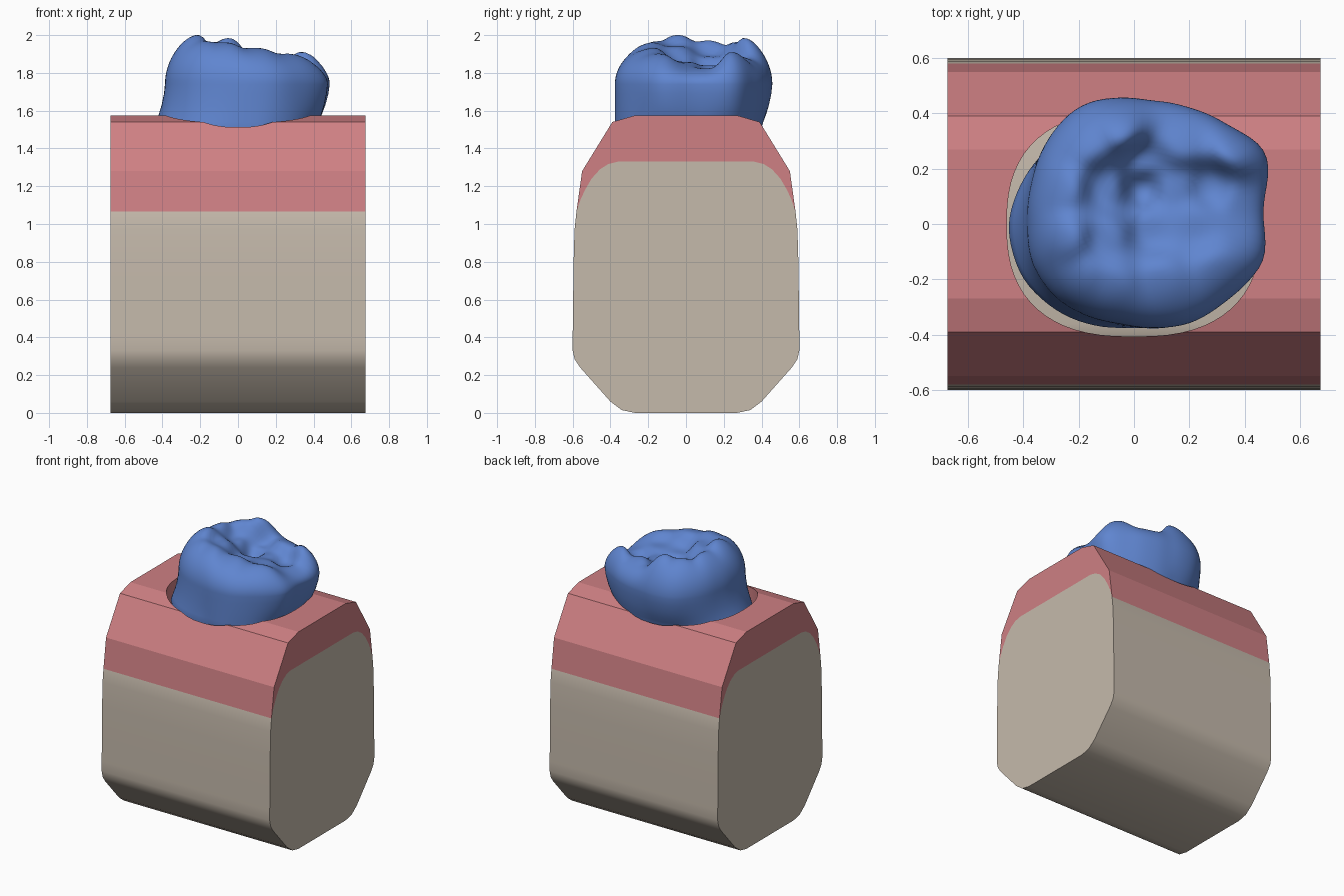
import bpy, bmesh, math

if "Cube" in bpy.data.objects:
    bpy.data.objects.remove(bpy.data.objects["Cube"])

def material(name, rgb):
    m = bpy.data.materials.new(name)
    m.diffuse_color = (*rgb, 1)
    m.use_nodes = True
    m.node_tree.nodes["Principled BSDF"].inputs["Base Color"].default_value = m.diffuse_color
    return m

BONE = material("bone_beige", (0.56, 0.49, 0.41))
GUM = material("gum_pink", (0.62, 0.215, 0.23))
ENAMEL = material("crown_blue", (0.115, 0.235, 0.63))

def make_object(name, verts, faces, mat):
    me = bpy.data.meshes.new(name)
    me.from_pydata(verts, [], faces)
    bm = bmesh.new()
    bm.from_mesh(me)
    bmesh.ops.recalc_face_normals(bm, faces=bm.faces)
    bm.to_mesh(me)
    bm.free()
    ob = bpy.data.objects.new(name, me)
    bpy.context.collection.objects.link(ob)
    me.materials.append(mat)
    return ob

def smooth(ob, degrees):
    bpy.ops.object.select_all(action='DESELECT')
    ob.select_set(True)
    bpy.context.view_layer.objects.active = ob
    bpy.ops.object.shade_smooth_by_angle(angle=math.radians(degrees))

def prism(name, loop_a, loop_b, mat):
    n = len(loop_a)
    sides = [(i, (i + 1) % n, n + (i + 1) % n, n + i) for i in range(n)]
    return make_object(name, loop_a + loop_b,
                       sides + [tuple(range(n)), tuple(range(n, 2 * n))], mat)

def along_x(name, profile, mat):
    return prism(name, [(-0.675, y, z) for y, z in profile],
                 [(0.675, y, z) for y, z in profile], mat)

def mirrored(half):
    return half + [(-y, z) for y, z in reversed(half)]

# Jaw bone block: rounded profile run along x
bone_low = [(0.27, 0), (0.34, 0.015), (0.4, 0.06), (0.56, 0.24), (0.59, 0.285),
            (0.6, 0.33), (0.6, 0.4), (0.595, 0.8), (0.59, 0.97)]
bone_top = [(0.58, 1.065), (0.56, 1.125), (0.535, 1.18), (0.5, 1.24),
            (0.455, 1.29), (0.41, 1.318), (0.36, 1.33)]
bone = along_x("jaw_bone", mirrored(bone_low + bone_top), BONE)
smooth(bone, 30)

# Gum: faceted layer over the bone
gum_outer = [(0.58, 1.065), (0.55, 1.28), (0.39, 1.54), (0.27, 1.575)]
gum = along_x("gum", mirrored(gum_outer) + mirrored(bone_top[1:])[::-1], GUM)

# Socket opening cut through the gum
def socket_point(i, z, n=64):
    a = 2 * math.pi * i / n
    c, s = math.cos(a), math.sin(a)
    return (0.46 * math.copysign(abs(c) ** 0.8, c),
            0.407 * math.copysign(abs(s) ** 0.8, s), z)

cutter = prism("socket_cutter", [socket_point(i, 1.1) for i in range(64)],
               [socket_point(i, 1.8) for i in range(64)], GUM)
cutter.hide_render = True
mod = gum.modifiers.new("socket", 'BOOLEAN')
mod.operation = 'DIFFERENCE'
mod.solver = 'EXACT'
mod.object = cutter
bpy.context.view_layer.objects.active = gum
bpy.ops.object.modifier_apply(modifier=mod.name)
bpy.data.objects.remove(cutter)

# Tooth outlines seen from above: widest part and neck
CX, CY, N = 0.03, 0.05, 96
widest = [(-0.08, 0.455), (0.06, 0.445), (0.2, 0.42), (0.35, 0.35), (0.47, 0.275),
          (0.488, 0.22), (0.47, 0.1), (0.463, 0.03), (0.475, -0.06), (0.472, -0.13),
          (0.42, -0.2), (0.33, -0.28), (0.2, -0.36), (0.1, -0.375), (-0.05, -0.36),
          (-0.2, -0.32), (-0.28, -0.27), (-0.37, -0.14), (-0.385, 0), (-0.37, 0.15),
          (-0.32, 0.29), (-0.22, 0.41), (-0.15, 0.445)]
neck = [(-0.455, 0), (-0.44, -0.1), (-0.4, -0.2), (-0.25, -0.33), (0, -0.372),
        (0.15, -0.37), (0.3, -0.29), (0.39, -0.15), (0.4, 0.05), (0.38, 0.25),
        (0.2, 0.37), (0, 0.39), (-0.2, 0.34), (-0.36, 0.22), (-0.42, 0.12)]

def radii(points):
    polar = sorted((math.atan2(y - CY, x - CX) % (2 * math.pi),
                    math.hypot(x - CX, y - CY)) for x, y in points)
    first, last = polar[0], polar[-1]
    polar = [(last[0] - 2 * math.pi, last[1])] + polar + [(first[0] + 2 * math.pi, first[1])]
    raw = []
    for i in range(N):
        a = 2 * math.pi * i / N
        for (a0, r0), (a1, r1) in zip(polar, polar[1:]):
            if a0 <= a <= a1:
                raw.append(r0 + (r1 - r0) * (a - a0) / (a1 - a0))
                break
    for _ in range(2):
        raw = [(raw[i - 1] + 2 * raw[i] + raw[(i + 1) % N]) / 4 for i in range(N)]
    return raw

R_WIDE, R_NECK = radii(widest), radii(neck)

# Chewing surface: cusps, ridges and hollows (x, y, height)
relief = [(-0.24, -0.05, 2.05), (-0.2, -0.2, 2.02), (-0.08, -0.22, 2.0),
          (0.1, -0.2, 1.96), (0.3, -0.17, 1.94), (-0.25, 0.13, 2.02),
          (-0.17, 0.29, 2.01), (-0.05, 0.33, 2.04), (0.18, 0.29, 1.92),
          (0.36, 0.27, 1.98), (0.03, 0.13, 1.77), (0.27, 0.14, 1.8),
          (0.4, 0.07, 1.85), (0.06, -0.02, 1.86), (0.15, 0.13, 1.85),
          (0.03, 0.22, 1.84), (-0.1, 0.13, 1.9), (-0.1, -0.05, 1.96),
          (0.22, 0.0, 1.87)]
Z_WIDE = 1.74

def surface_height(x, y, s):
    total = weight = 0
    for px, py, h in relief:
        w = 1 / ((x - px) ** 2 + (y - py) ** 2 + 0.0012) ** 1.7
        total += w * h
        weight += w
    return Z_WIDE + (total / weight - Z_WIDE) * math.sqrt(max(0, 1 - s ** 4))

# Tooth crown: rings from the hidden root stump up over the chewing surface
verts = []
for z, blend, scale in [(1.2, 1, 0.8), (1.35, 1, 0.92), (1.45, 1, 0.98), (1.5, 1, 1),
                        (1.54, 0.75, 1), (1.58, 0.5, 1), (1.63, 0.27, 1), (1.69, 0.08, 1)]:
    for i in range(N):
        a = 2 * math.pi * i / N
        r = scale * (R_WIDE[i] + (R_NECK[i] - R_WIDE[i]) * blend)
        verts.append((CX + r * math.cos(a), CY + r * math.sin(a), z))
TOP = 28
steps = [math.cos(0.5 * math.pi * k / TOP) for k in range(TOP)]
for s in steps:
    for i in range(N):
        a = 2 * math.pi * i / N
        x, y = CX + s * R_WIDE[i] * math.cos(a), CY + s * R_WIDE[i] * math.sin(a)
        verts.append((x, y, surface_height(x, y, s)))
rings = len(verts) // N
verts.append((CX, CY, surface_height(CX, CY, 0)))
peak = max(v[2] for v in verts)
fit = (2 - Z_WIDE) / (peak - Z_WIDE)
verts = [(x, y, Z_WIDE + (z - Z_WIDE) * fit if z > Z_WIDE else z) for x, y, z in verts]
faces = [(k * N + i, k * N + (i + 1) % N, (k + 1) * N + (i + 1) % N, (k + 1) * N + i)
         for k in range(rings - 1) for i in range(N)]
faces += [((rings - 1) * N + i, (rings - 1) * N + (i + 1) % N, rings * N) for i in range(N)]
faces.append(tuple(range(N)))
crown = make_object("tooth_crown", verts, faces, ENAMEL)
smooth(crown, 60)
